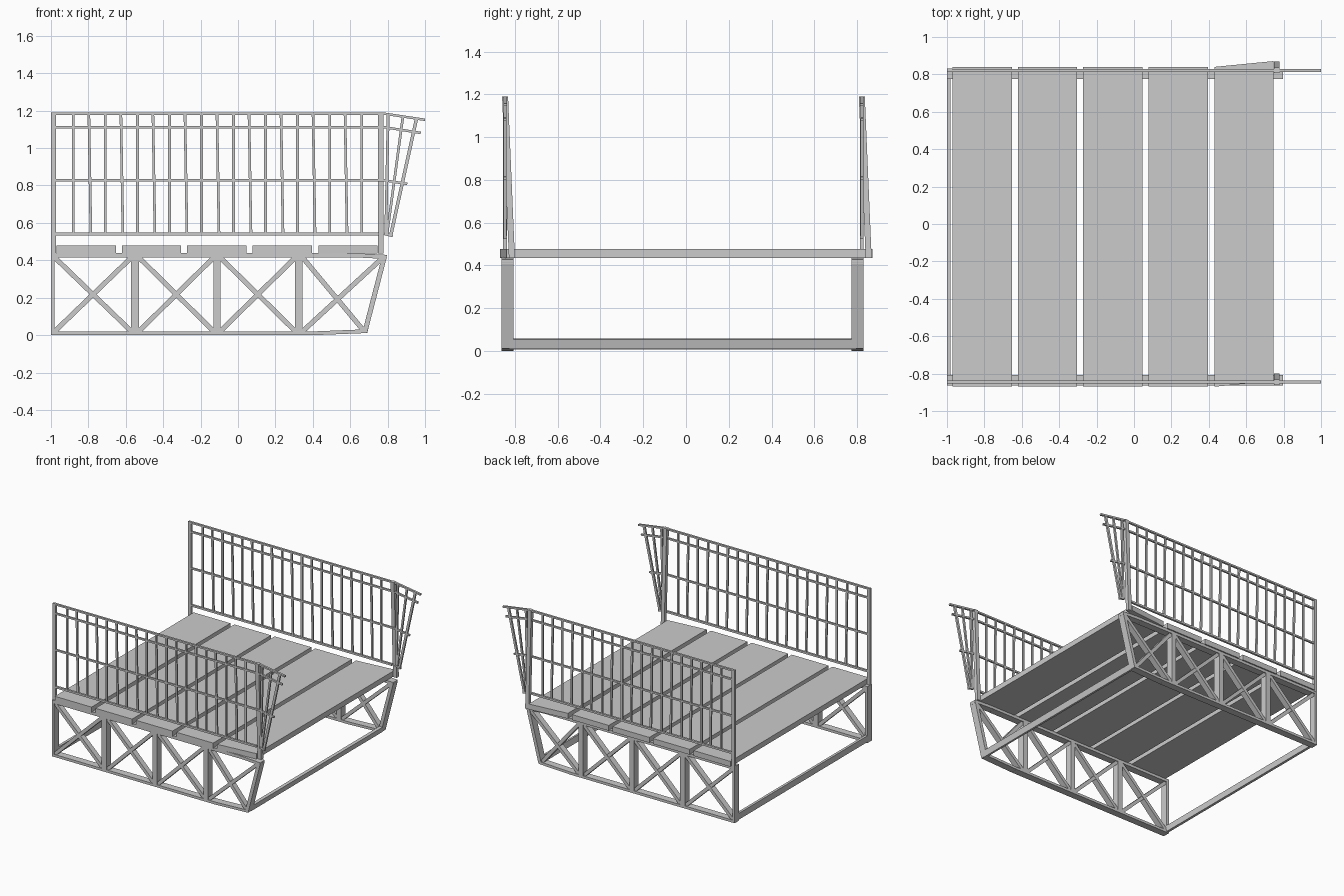
import bpy, bmesh
from mathutils import Vector


def add_bar(bm, p, q, w, d):
    """Rectangular bar from p to q: w across in the x-z plane, d deep along y."""
    p, q = Vector(p), Vector(q)
    a = q - p
    n = Vector((a.z, 0, -a.x)).normalized() * w / 2
    y = Vector((0, d / 2, 0))
    rings = [[bm.verts.new(c + s * n + t * y)
              for s, t in ((-1, -1), (1, -1), (1, 1), (-1, 1))] for c in (p, q)]
    bm.faces.new(rings[0])
    bm.faces.new(rings[1][::-1])
    for i in range(4):
        j = (i + 1) % 4
        bm.faces.new((rings[0][i], rings[1][i], rings[1][j], rings[0][j]))


def finish(bm, name):
    bmesh.ops.recalc_face_normals(bm, faces=bm.faces)
    me = bpy.data.meshes.new(name)
    bm.to_mesh(me)
    bm.free()
    ob = bpy.data.objects.new(name, me)
    bpy.context.collection.objects.link(ob)
    return ob


def bars(name, y, items):
    """items: (x0, z0, x1, z1, width, depth), all in the plane y."""
    bm = bmesh.new()
    for x0, z0, x1, z1, w, d in items:
        add_bar(bm, (x0, y, z0), (x1, y, z1), w, d)
    return finish(bm, name)


def truss(side, y):
    D = 0.056
    # top and bottom chords, the bottom one kicks up at the end
    bars(side + "_truss_chords", y, [
        (-1, 0.427, 0.62, 0.427, 0.024, D), (0.62, 0.427, 0.795, 0.418, 0.022, D),
        (-1, 0.01, 0.41, 0.01, 0.02, D), (0.41, 0.01, 0.685, 0.021, 0.02, D)])
    # uprights and slanted end post
    bars(side + "_truss_uprights", y, [
        (-0.99, 0.01, -0.99, 0.43, 0.02, D),
        (-0.55, 0.01, -0.55, 0.42, 0.042, D),
        (-0.113, 0.01, -0.113, 0.42, 0.038, D),
        (0.325, 0.01, 0.325, 0.42, 0.04, D),
        (0.678, 0.015, 0.783, 0.42, 0.026, D)])
    # crossed braces
    panels = [(-0.98, -0.57, -0.98, -0.57), (-0.53, -0.13, -0.53, -0.13),
              (-0.095, 0.307, -0.095, 0.307), (0.345, 0.675, 0.345, 0.775)]
    braces = []
    for bl, br, tl, tr in panels:
        braces += [(bl, 0.02, tr, 0.415, 0.026, 0.046), (br, 0.02, tl, 0.415, 0.026, 0.042)]
    bars(side + "_truss_braces", y, braces)


def railing(side, y):
    # straight post at one end, post leaning sideways at the other
    bm = bmesh.new()
    add_bar(bm, (-0.987, y, 0.43), (-0.987, y, 1.19), 0.026, 0.018)
    add_bar(bm, (0.764, y + 0.032, 0.435), (0.764, y, 1.19), 0.03, 0.028)
    finish(bm, side + "_railing_posts")
    # horizontal rails with drooping ends
    bars(side + "_rails", y, [
        (-1, 1.184, 0.785, 1.184, 0.013, 0.016), (0.78, 1.184, 1.0, 1.151, 0.013, 0.016),
        (-1, 1.112, 0.785, 1.112, 0.013, 0.014), (0.78, 1.112, 0.977, 1.081, 0.013, 0.014),
        (-1, 0.828, 0.785, 0.828, 0.013, 0.014), (0.78, 0.828, 0.905, 0.808, 0.013, 0.014),
        (-1, 0.54, 0.755, 0.54, 0.015, 0.016), (0.78, 0.542, 0.828, 0.53, 0.014, 0.016)])
    # balusters, every other one slightly askew
    items = []
    for i in range(19):
        x = -0.88 + i * 0.0856
        items.append((x + (0.008 if i % 2 else 0), 0.54, x - (0.003 if i % 2 else 0), 1.184,
                      0.014, 0.012))
    bars(side + "_balusters", y, items)
    # fanned end bars
    bars(side + "_fan_bars", y, [
        (0.79, 0.54, 0.803, 1.183, 0.015, 0.013),
        (0.797, 0.54, 0.882, 1.17, 0.014, 0.013),
        (0.816, 0.53, 0.955, 1.16, 0.018, 0.014)])


truss("front", -0.835)
truss("back", 0.802)
railing("front", -0.846)
railing("back", 0.822)

# deck boards, the last one skewed sideways
for i, x in enumerate((-0.97, -0.62, -0.272, 0.078, 0.43)):
    bm = bmesh.new()
    bmesh.ops.create_cube(bm, size=1)
    for v in bm.verts:
        skew = 0.031 if i == 4 and v.co.x > 0 else 0
        v.co = (x + 0.3165 * (v.co.x + 0.5), -0.015 + 1.71 * v.co.y + skew,
                0.457 + 0.042 * v.co.z)
    finish(bm, f"deck_board_{i + 1}")

# low cross members joining the trusses
bm = bmesh.new()
add_bar(bm, (-0.99, -0.015, 0.008), (-0.99, -0.015, 0.057), 0.02, 1.62)
add_bar(bm, (0.68, -0.015, 0.012), (0.691, -0.015, 0.057), 0.022, 1.62)
finish(bm, "cross_members")
